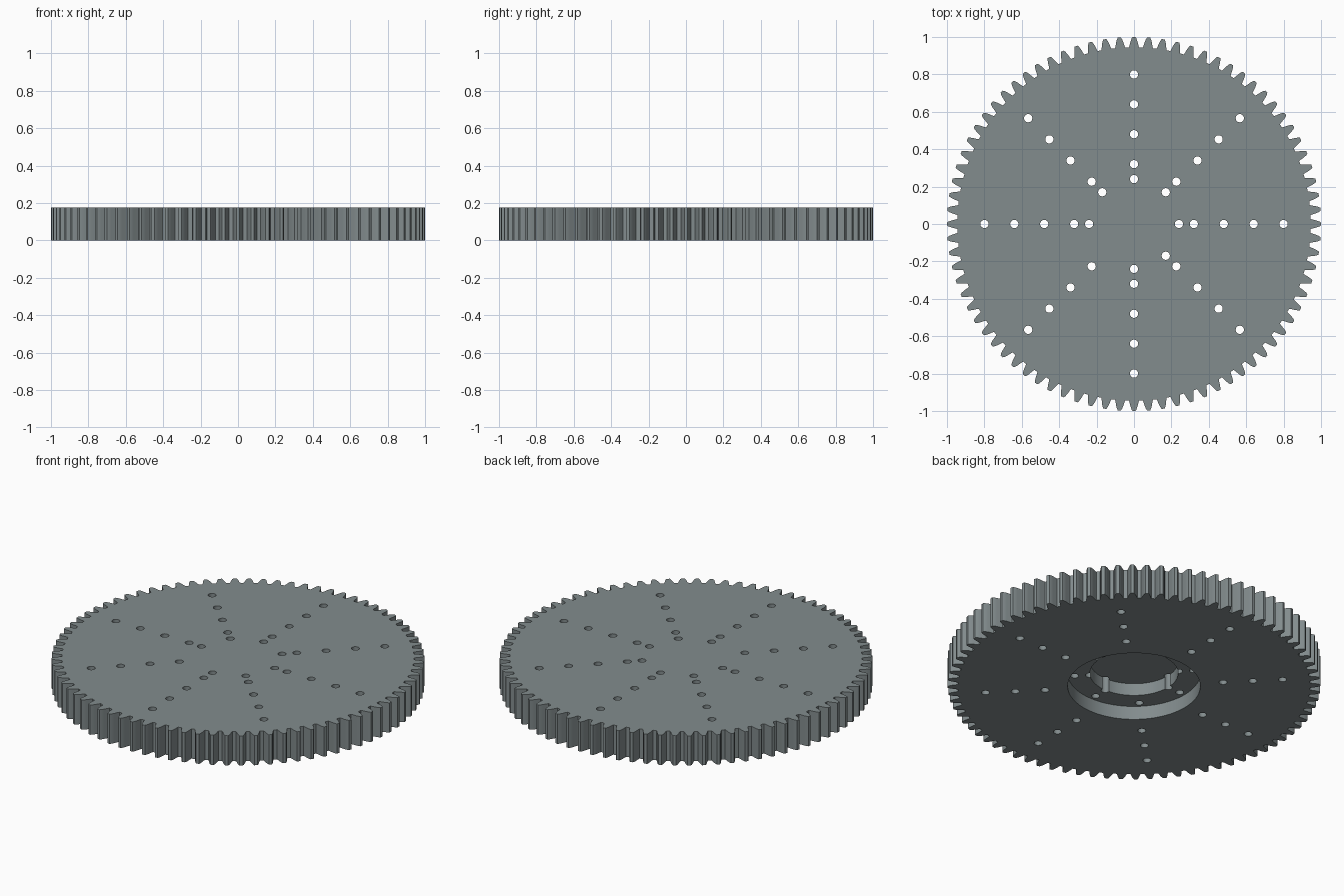
import bpy, bmesh, math

if "Cube" in bpy.data.objects:
    bpy.data.objects.remove(bpy.data.objects["Cube"])

TEETH, HEIGHT = 80, 0.176

steel = bpy.data.materials.new("steel grey")
steel.diffuse_color = (0.225, 0.262, 0.268, 1)
steel.use_nodes = True
steel.node_tree.nodes["Principled BSDF"].inputs["Base Color"].default_value = steel.diffuse_color


def make_object(name, bm):
    bmesh.ops.recalc_face_normals(bm, faces=bm.faces)
    mesh = bpy.data.meshes.new(name)
    bm.to_mesh(mesh)
    bm.free()
    mesh.materials.append(steel)
    obj = bpy.data.objects.new(name, mesh)
    bpy.context.collection.objects.link(obj)
    return obj


def prism(bm, points, z0, z1):
    """Extrude a closed outline from z0 to z1."""
    low = [bm.verts.new((x, y, z0)) for x, y in points]
    high = [bm.verts.new((x, y, z1)) for x, y in points]
    bm.faces.new(low[::-1])
    bm.faces.new(high)
    n = len(points)
    for i in range(n):
        j = (i + 1) % n
        bm.faces.new((low[i], low[j], high[j], high[i]))


def circle(cx, cy, r, n):
    return [(cx + r * math.cos(math.tau * i / n), cy + r * math.sin(math.tau * i / n))
            for i in range(n)]


# Gear body: one tooth half-profile (radius, half angle in degrees), mirrored and repeated
half_tooth = [(0.945, 1.65), (0.955, 1.42), (0.976, 1.1), (0.99, 0.8), (1.0, 0.48)]
tooth = [(r, -a) for r, a in half_tooth] + [(r, a) for r, a in reversed(half_tooth)]
outline = []
for k in range(TEETH):
    for r, a in tooth:
        t = math.radians(a + 360 * k / TEETH)
        outline.append((r * math.cos(t), r * math.sin(t)))
bm = bmesh.new()
prism(bm, outline, 0, HEIGHT)
gear = make_object("gear_plate", bm)

# Stepped recess in the underside: wide shallow ring, then a deeper hub pocket
cutters = []
for name, radius, depth in (("ring_recess", 0.356, 0.08), ("hub_pocket", 0.237, 0.152)):
    bm = bmesh.new()
    prism(bm, circle(0, 0, radius, 96), -0.1, depth)
    cutters.append(make_object(name, bm))

# Through holes on eight spokes; the innermost hole is left out on one diagonal
bm = bmesh.new()
for spoke in range(8):
    t = spoke * math.pi / 4
    for r in (0.24, 0.32, 0.48, 0.64, 0.8):
        if spoke == 5 and r == 0.24:
            continue
        prism(bm, circle(r * math.cos(t), r * math.sin(t), 0.022, 24), -0.1, HEIGHT + 0.1)
cutters.append(make_object("bolt_holes", bm))

# Cut and clean up
bpy.context.view_layer.objects.active = gear
gear.select_set(True)
for cutter in cutters:
    cutter.hide_render = True
    mod = gear.modifiers.new(cutter.name, 'BOOLEAN')
    mod.operation = 'DIFFERENCE'
    mod.solver = 'EXACT'
    mod.object = cutter
    bpy.ops.object.modifier_apply(modifier=mod.name)
    bpy.data.objects.remove(cutter)

bpy.ops.object.shade_smooth_by_angle(angle=math.radians(25))
